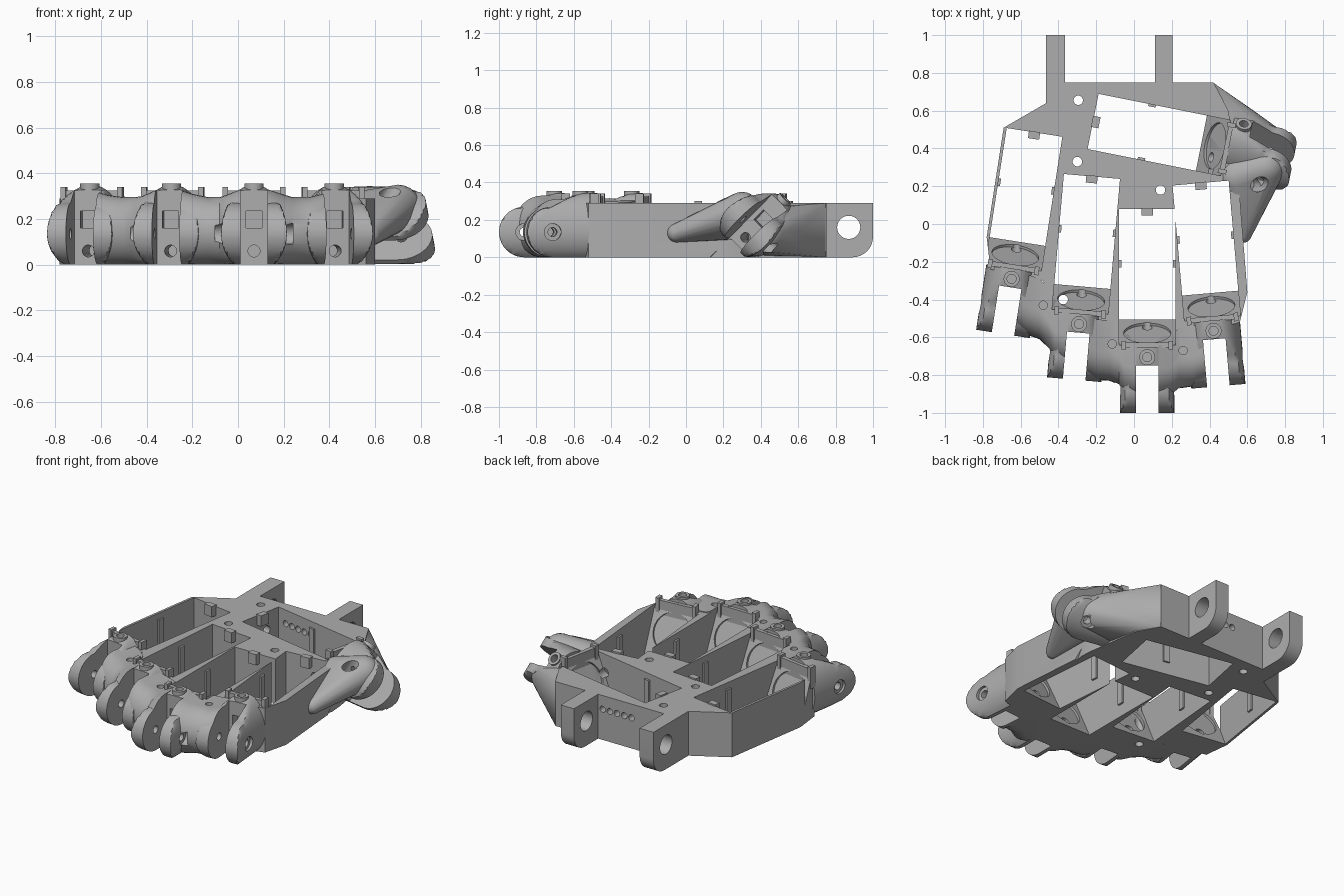
import bpy, bmesh, math
from mathutils import Matrix, Vector

cube = bpy.data.objects.get("Cube")
if cube:
    bpy.data.objects.remove(cube, do_unlink=True)

grey = bpy.data.materials.new("mid grey")
grey.use_nodes = True
grey.diffuse_color = (0.42, 0.42, 0.42, 1)
grey.node_tree.nodes["Principled BSDF"].inputs["Base Color"].default_value = (0.42, 0.42, 0.42, 1)

solids = []
cutters = bpy.data.collections.new("cutters")
bpy.context.scene.collection.children.link(cutters)
T, R = Matrix.Translation, Matrix.Rotation
I = Matrix()


def finish(bm, name, m=I, kind="solid"):
    """Turn a bmesh into a solid, a cutter or an uncut detail."""
    bmesh.ops.transform(bm, matrix=m, verts=bm.verts)
    bmesh.ops.recalc_face_normals(bm, faces=bm.faces)
    me = bpy.data.meshes.new(name)
    bm.to_mesh(me)
    bm.free()
    me.materials.append(grey)
    ob = bpy.data.objects.new(name, me)
    if kind == "cut":
        ob.hide_render = True
        cutters.objects.link(ob)
    else:
        bpy.context.scene.collection.objects.link(ob)
        if kind == "solid":
            solids.append(ob)
    return ob


def loft(rings, name, m=I, kind="solid"):
    bm = bmesh.new()
    vs = [[bm.verts.new(p) for p in r] for r in rings]
    n = len(vs[0])
    for a, b in zip(vs, vs[1:]):
        for i in range(n):
            j = (i + 1) % n
            bm.faces.new((a[i], a[j], b[j], b[i]))
    bm.faces.new(vs[0][::-1])
    bm.faces.new(vs[-1])
    return finish(bm, name, m, kind)


def box(name, lo, hi, m=I, kind="solid"):
    bm = bmesh.new()
    bmesh.ops.create_cube(bm, size=1)
    lo, hi = Vector(lo), Vector(hi)
    return finish(bm, name, m @ T((lo + hi) / 2) @ Matrix.Diagonal((*(hi - lo), 1)), kind)


def rod(name, a, b, r, m=I, kind="cut"):
    a, b = Vector(a), Vector(b)
    bm = bmesh.new()
    bmesh.ops.create_cone(bm, cap_ends=True, segments=28, radius1=r, radius2=r, depth=(b - a).length)
    turn = (b - a).to_track_quat('Z', 'Y').to_matrix().to_4x4()
    return finish(bm, name, m @ T((a + b) / 2) @ turn, kind)


def hull(name, balls, points=()):
    bm = bmesh.new()
    for c, r in balls:
        bmesh.ops.create_icosphere(bm, subdivisions=3, radius=r, matrix=T(c))
    for p in points:
        bm.verts.new(p)
    res = bmesh.ops.convex_hull(bm, input=bm.verts)
    junk = {g for g in res["geom_interior"] + res["geom_unused"] if isinstance(g, bmesh.types.BMVert)}
    bmesh.ops.delete(bm, geom=list(junk), context='VERTS')
    return finish(bm, name)


# Palm frame
H = 0.29
outline = [(-.465, .75), (.42, .75), (.5, .6), (.55, .27), (.6, -.36), (.56, -.52), (.3, -.6),
           (.2, -.7), (-.07, -.7), (-.15, -.56), (-.42, -.53), (-.48, -.3), (-.76, -.24),
           (-.78, -.07), (-.69, .51), (-.465, .64)]
loft([[(x, y, z) for x, y in outline] for z in (0, H)], "palm_frame")

# Wrist tabs with rounded lower corner
arc = [(.89 + .11 * math.sin(t), .11 - .11 * math.cos(t)) for t in [math.pi / 16 * i for i in range(9)]]
side = [(.7, 0)] + arc + [(1, H), (.7, H)]
for x0, x1, name in ((-.465, -.365, "right_wrist_tab"), (.11, .205, "left_wrist_tab")):
    loft([[(x, y, z) for y, z in side] for x in (x0, x1)], name)
    rod("wrist_pin_hole", (x0 - .02, .87, .16), (x1 + .02, .87, .16), .062)


def knuckle_ring(y):
    """Oval section trimmed by the rounded fork profile."""
    if y < -.115:
        h = math.sqrt(max(.135 ** 2 - (y + .115) ** 2, .0001))
        lo, hi = .135 - h, .135 + h
    else:
        s = (y + .115) / .215
        lo, hi = 0, .27 + .075 * math.sin(s * math.pi / 2)
    ring = []
    for i in range(40):
        t = math.tau * i / 40
        z = .135 + math.sin(t) * (.215 if math.sin(t) > 0 else .17)
        ring.append((.144 * math.cos(t), y, min(max(z, lo), hi)))
    return ring


def finger(name, x, y, deg, roll=0):
    m = T((x, y, 0)) @ R(math.radians(deg), 4, 'Z')
    k = m @ T((0, 0, .17)) @ R(math.radians(roll), 4, 'Y') @ T((0, 0, -.15)) if roll else m
    ys = [-.115 - .135 * math.sin(math.pi / 20 * i) for i in range(10, -1, -1)]
    ys += [-.115 + .215 * i / 8 for i in range(1, 9)]
    loft([knuckle_ring(v) for v in ys], name + "_knuckle", k)
    rod(name + "_screw_boss", (0, .045, .2), (0, .045, .355), .042, k, "solid")
    rod("boss_hole", (0, .045, .3), (0, .045, .4), .024, k)
    # Fork slot and pivot bores
    box("fork_slot", (-.06, -.35, -.2), (.06, 0, .6), k, "cut")
    rod("pivot_bore", (-.17, -.115, .135), (.17, -.115, .135), .024, k)
    for s in (-1, 1):
        rod("pivot_counterbore", (s * .125, -.115, .135), (s * .17, -.115, .135), .045, k)
    # Tendon openings through the knuckle wall
    rod("tendon_hole", (0, -.02, .06), (0, .3, .06), .026, k)
    box("tendon_window", (-.035, -.02, .16), (.035, .06, .235), k, "cut")
    # Motor pocket with sloped front wall and round seat
    prof = [(.83, -.1), (.83, .5), (.11, .5), (.11, H), (.245, 0), (.245, -.1)]
    loft([[(s, a, b) for a, b in prof] for s in (-.149, .149)], "motor_pocket", m, "cut")
    n = Vector((0, .29, .135)).normalized()
    c = Vector((0, .174, .155))
    rod("motor_seat", c - n * .015, c + n * .02, .125, m)
    rod("wire_hole", (.05, .8, .17), (.05, .93, .17), .028, m)
    # Clips that hold the motor
    box(name + "_front_clip", (-.125, .095, .2), (.125, .122, .325), m, "detail")
    for s in (-1, 1):
        box(name + "_clip_post", (s * .125 - .012, .085, .2), (s * .125 + .012, .13, .34), m, "detail")
        box(name + "_side_rib", (s * .145 - .008, .52, .08), (s * .145 + .008, .56, .25), m, "detail")
    box(name + "_back_lug", (-.03, .795, .23), (.03, .835, .3), m, "detail")


finger("little_finger", -.655, -.335, -8.9)
finger("ring_finger", -.295, -.575, -5)
finger("middle_finger", .07, -.75, 0)
finger("index_finger", .425, -.61, 5)
finger("thumb", .597, .38, 78.7, 45)


# Webs that blend the knuckles together
def web(name, stations):
    rings = []
    for x, f, top in stations:
        ring = [(x, f + .32, 0)]
        for i in range(17):
            t = math.pi * (i / 16 - .5)
            ring.append((x, f + .15 - .15 * math.cos(t), top / 2 * (1 + math.sin(t))))
        rings.append(ring + [(x, f + .32, top)])
    loft(rings, name)


web("little_ring_web", [(-.62, -.55, .32), (-.57, -.585, .305), (-.5, -.61, .295), (-.45, -.66, .295),
                        (-.42, -.72, .3), (-.35, -.75, .33)])
web("ring_middle_web", [(-.26, -.79, .33), (-.2, -.825, .31), (-.13, -.83, .295), (-.08, -.85, .295),
                        (-.05, -.9, .305), (.01, -.92, .33)])
web("middle_index_web", [(.13, -.92, .33), (.19, -.91, .31), (.24, -.87, .295), (.31, -.86, .295),
                         (.37, -.84, .31), (.41, -.8, .33)])

# Thumb base: front sweep and rear shoulder
hull("thumb_front_sweep", [((.575, -.05, .13), .05), ((.55, .25, .21), .115), ((.7, .3, .25), .1)])
hull("thumb_rear_shoulder", [((.69, .43, .13), .105), ((.55, .5, .14), .13)],
     [(x, y, z) for x, y in ((.42, .748), (.4, .4)) for z in (0, H)])

# Screw holes through the frame, and shallow ones in the webs
for x, y in ((-.295, .655), (-.3, .33), (.14, .18), (-.375, -.4)):
    rod("frame_screw_hole", (x, y, -.1), (x, y, .5), .025)
for x, y in ((-.48, -.43), (-.115, -.635), (.26, -.67)):
    rod("web_screw_hole", (x, y, .1), (x, y, .5), .022)
rod("thumb_side_hole", (.6, .21, .2), (.74, .21, .45), .04)
for i in range(5):
    x = -.13 + .052 * i
    rod("wire_port", (x, .6, .2), (x, .8, .2), .02)
box("ground_trim", (-2, -2, -1), (2, 2, 0), I, "cut")

# Cut every solid, then bake the result
for ob in solids:
    mod = ob.modifiers.new("openings", 'BOOLEAN')
    mod.operation = 'DIFFERENCE'
    mod.operand_type = 'COLLECTION'
    mod.collection = cutters
    mod.solver = 'EXACT'
dg = bpy.context.evaluated_depsgraph_get()
baked = [bpy.data.meshes.new_from_object(ob.evaluated_get(dg)) for ob in solids]
for ob, me in zip(solids, baked):
    ob.modifiers.clear()
    ob.data = me
    me.shade_smooth()
    me.set_sharp_from_angle(angle=math.radians(32))
for ob in list(cutters.objects):
    bpy.data.objects.remove(ob, do_unlink=True)
bpy.data.collections.remove(cutters)
